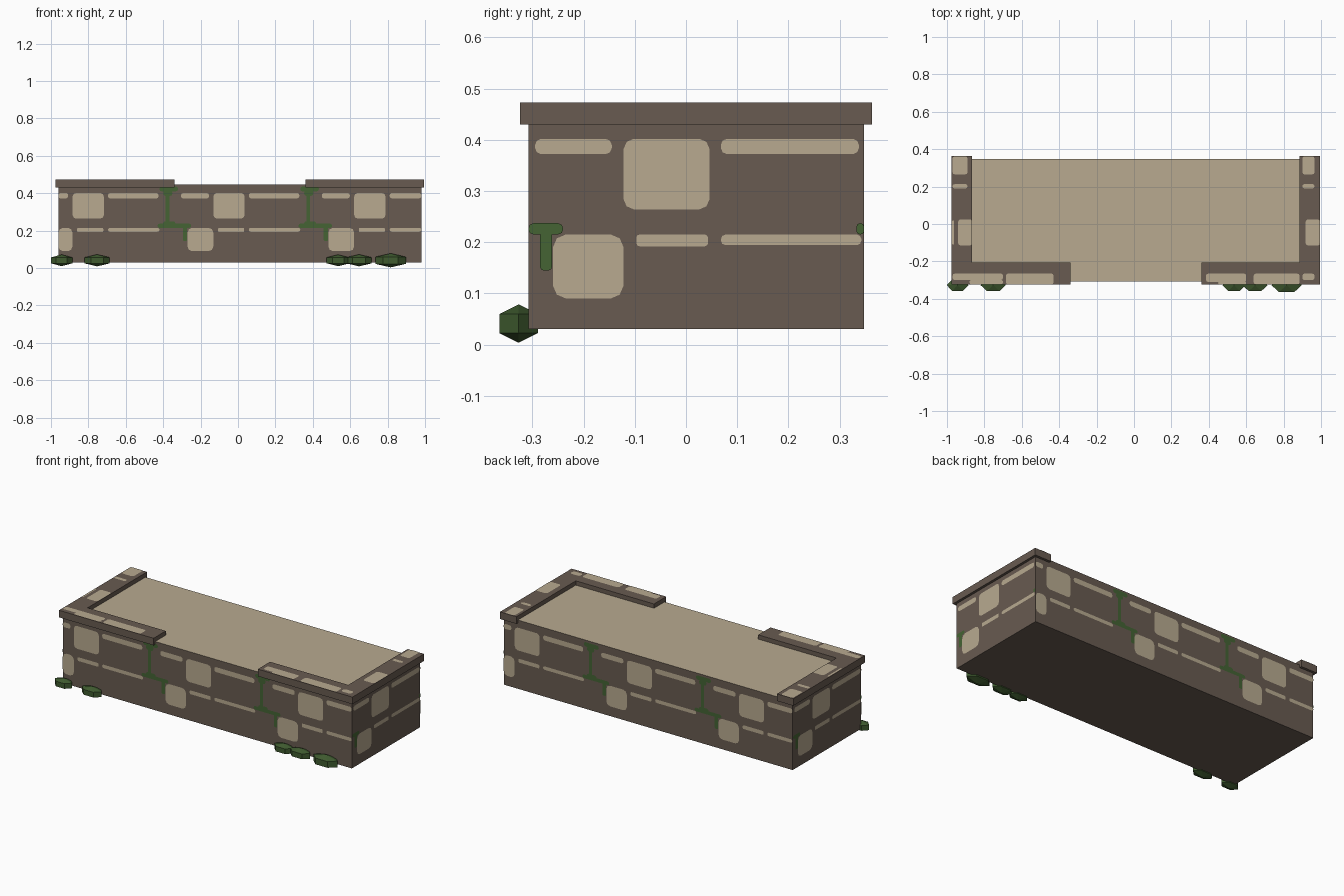
import bpy, bmesh, math
from mathutils import Matrix, Vector

cube = bpy.data.objects.get("Cube")
if cube:
    bpy.data.objects.remove(cube)


def material(name, rgb):
    m = bpy.data.materials.new(name)
    m.use_nodes = True
    m.diffuse_color = (*rgb, 1)
    bsdf = m.node_tree.nodes["Principled BSDF"]
    bsdf.inputs["Base Color"].default_value = (*rgb, 1)
    bsdf.inputs["Roughness"].default_value = 0.9
    return m


BROWN = material("brown mortar", (0.138, 0.104, 0.082))
TAN = material("tan stone", (0.479, 0.402, 0.279))
MOSS = material("moss green", (0.058, 0.125, 0.033))
LEAF = material("bush green", (0.050, 0.105, 0.029))


def finish(name, bm, *mats):
    mesh = bpy.data.meshes.new(name)
    bm.to_mesh(mesh)
    bm.free()
    for m in mats:
        mesh.materials.append(m)
    obj = bpy.data.objects.new(name, mesh)
    bpy.context.scene.collection.objects.link(obj)
    return obj


CX, CY = 0.01, 0.02            # middle of the wall block
HALF_X, HALF_Y = 0.97, 0.328
BASE, TOP = 0.03, 0.447

# Wall block with a tan floor on top
bm = bmesh.new()
bmesh.ops.create_cube(bm, size=1, matrix=Matrix.Translation((CX, CY, (BASE + TOP) / 2))
                      @ Matrix.Diagonal((2 * HALF_X, 2 * HALF_Y, TOP - BASE, 1)))
for f in bm.faces:
    f.material_index = int(f.normal.z > 0.5)
finish("wall_block", bm, BROWN, TAN)


def patch(bm, place, u0, u1, v0, v1, r):
    """Flat rectangle with cut corners; place maps (u, v) to a point."""
    r = min(r, 0.45 * (u1 - u0), 0.45 * (v1 - v0))
    pts = []
    for u, v, du, dv in ((u0, v0, 1, 1), (u1, v0, -1, 1), (u1, v1, -1, -1), (u0, v1, 1, -1)):
        cut = [(u, v + dv * r), (u + du * r * 0.3, v + dv * r * 0.3), (u + du * r, v)]
        pts += cut if du == dv else cut[::-1]
    if r == 0:
        pts = pts[::3]
    bm.faces.new([bm.verts.new(place(*p)) for p in pts])


# One repeat of the masonry pattern, measured from the big stone's edge
PERIOD = 0.753
STONES = [(0, .168, .264, .402, .02), (-.138, 0, .09, .215, .025),
          (.19, .46, .372, .402, .012), (.58, .73, .372, .402, .012),
          (.025, .165, .192, .215, .006), (.19, .465, .194, .215, .01)]
DRIPS = [(.498, .518, .225, .42, 0), (.465, .565, .41, .436, .015),
         (.485, .535, .385, .415, .02), (.455, .635, .215, .237, .01),
         (.485, .55, .225, .25, .015), (.59, .613, .145, .22, .006)]


def paint_walls(name, pattern, mat, lift):
    bm = bmesh.new()
    for turn in range(4):
        long_side = turn % 2 == 0
        half, depth = (HALF_X, HALF_Y) if long_side else (HALF_Y, HALF_X)
        start = -0.895 if long_side else -0.142
        frame = Matrix.Translation((CX, CY, 0)) @ Matrix.Rotation(turn * math.pi / 2, 4, 'Z')
        for k in range(-1, 3):
            for u0, u1, v0, v1, r in pattern:
                a = max(u0 + start + k * PERIOD, -half)
                b = min(u1 + start + k * PERIOD, half)
                if b - a > 0.01:
                    patch(bm, lambda u, v: frame @ Vector((u, -depth - lift, v)), a, b, v0, v1, r)
    finish(name, bm, mat)


paint_walls("wall_stones", STONES, TAN, 0.002)
paint_walls("wall_moss", DRIPS, MOSS, 0.003)

# Raised L-shaped copings on both ends, wrapping onto the front
OUTLINE = [(-.975, -.324), (-.34, -.324), (-.34, -.207),
           (-.865, -.207), (-.865, .363), (-.975, .363)]
for name, side in (("right_coping", 1), ("left_coping", -1)):
    bm = bmesh.new()
    points = [(CX + side * (x - CX), y, 0.43) for x, y in OUTLINE]
    face = bm.faces.new([bm.verts.new(p) for p in points])
    grown = bmesh.ops.extrude_face_region(bm, geom=[face])["geom"]
    bmesh.ops.translate(bm, vec=(0, 0, 0.043),
                        verts=[v for v in grown if isinstance(v, bmesh.types.BMVert)])
    bmesh.ops.recalc_face_normals(bm, faces=bm.faces[:])
    finish(name, bm, BROWN)

# Stones showing on top of the copings: x0, x1, y0, y1
COPING = [(-.97, -.89, .265, .362), (-.97, -.89, .19, .213), (-.94, -.866, -.115, .025),
          (-.972, -.962, -.11, .02), (-.97, -.70, -.3, -.265), (-.88, -.70, -.323, -.298),
          (-.685, -.43, -.323, -.265),
          (.9, .965, .265, .362), (.9, .965, .19, .213), (.918, .994, -.115, .025),
          (.385, .6, -.31, -.265), (.45, .6, -.323, -.308), (.64, .885, -.323, -.265),
          (.9, .965, -.3, -.265)]
bm = bmesh.new()
for x0, x1, y0, y1 in COPING:
    patch(bm, lambda u, v: (u, v, 0.475), x0, x1, y0, y1, 0.012)
finish("coping_stones", bm, TAN)

# Low six-sided bushes along the front foot: x, half width, half height
BUSHES = [(-.943, .058, .031), (-.753, .067, .032), (.535, .062, .031),
          (.647, .067, .032), (.816, .081, .0375)]
for i, (x, w, h) in enumerate(BUSHES):
    bm = bmesh.new()
    centre = Vector((x, -0.327, 0.041))
    for s in (-1, 1):
        bm.verts.new(centre + Vector((0, 0, s * h)))
        for k in range(6):
            a = k * math.pi / 3
            bm.verts.new(centre + Vector((w * math.cos(a), h * 1.155 * math.sin(a), s * h / 2)))
    bmesh.ops.convex_hull(bm, input=bm.verts[:])
    bmesh.ops.recalc_face_normals(bm, faces=bm.faces[:])
    finish(f"bush_{i + 1}", bm, LEAF)
